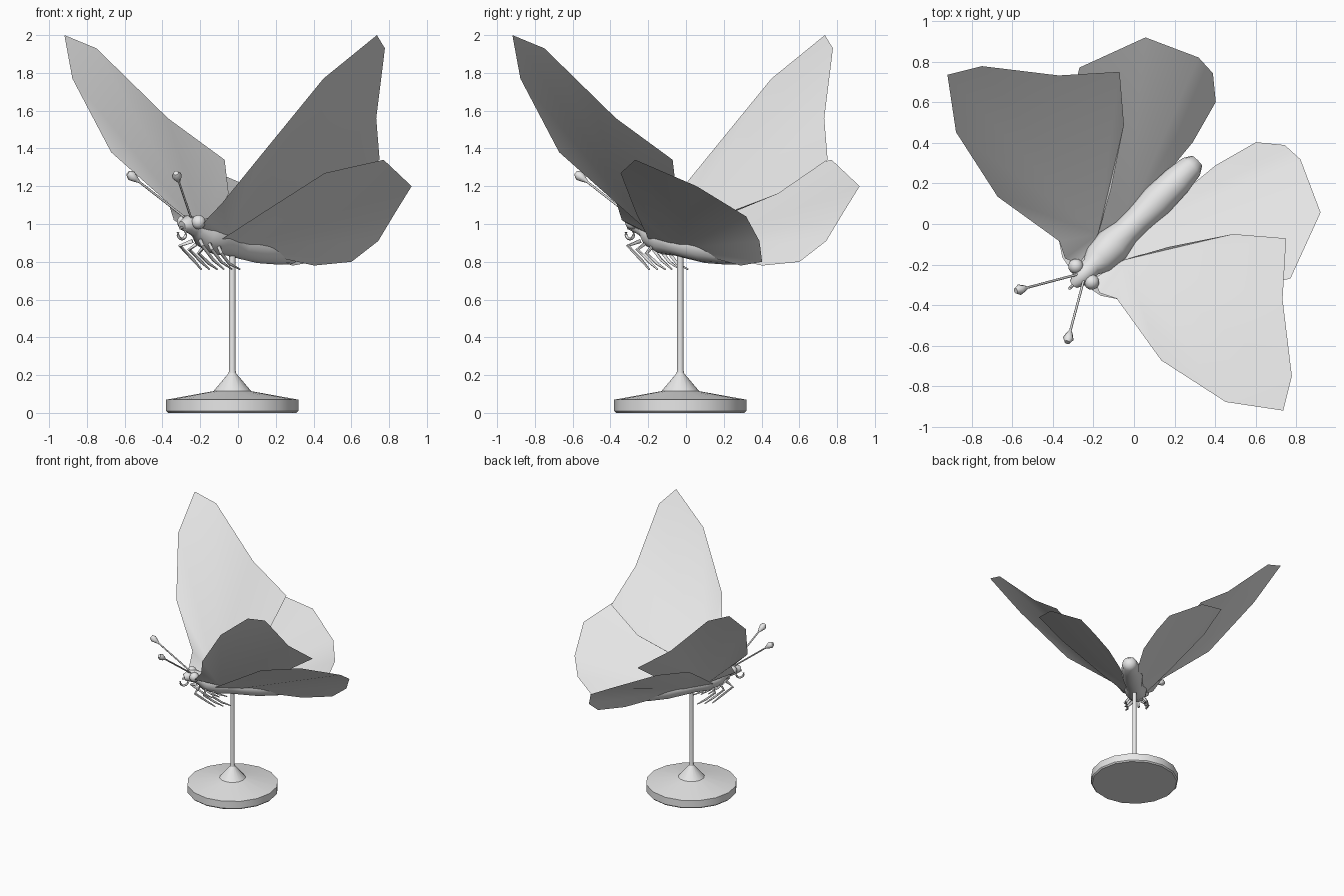
import bpy, bmesh, math
from mathutils import Vector, Matrix

cube = bpy.data.objects.get("Cube")
if cube:
    bpy.data.objects.remove(cube, do_unlink=True)

grey = bpy.data.materials.new("light_grey")
grey.use_nodes = True
grey.diffuse_color = (0.8, 0.8, 0.8, 1)
grey.node_tree.nodes["Principled BSDF"].inputs["Base Color"].default_value = (0.8, 0.8, 0.8, 1)

TURN = math.radians(-45)  # the insect faces diagonally: local x = side, local -y = forward


def add(name, bm, mirror=False, turned=True, angle=40):
    mesh = bpy.data.meshes.new(name)
    bm.to_mesh(mesh)
    bm.free()
    mesh.materials.append(grey)
    ob = bpy.data.objects.new(name, mesh)
    bpy.context.collection.objects.link(ob)
    if turned:
        ob.rotation_euler.z = TURN
    if mirror:
        ob.modifiers.new("mirror", 'MIRROR').use_mirror_merge = False
    bpy.ops.object.select_all(action='DESELECT')
    ob.select_set(True)
    bpy.context.view_layer.objects.active = ob
    bpy.ops.object.shade_smooth_by_angle(angle=math.radians(angle))
    return ob


def loft(bm, rings):
    """Skin a list of vertex rings and close both ends."""
    loops = [[bm.verts.new(p) for p in ring] for ring in rings]
    n = len(loops[0])
    for a, b in zip(loops, loops[1:]):
        for i in range(n):
            j = (i + 1) % n
            bm.faces.new((a[i], a[j], b[j], b[i]))
    bm.faces.new(loops[0])
    bm.faces.new(loops[-1])
    bmesh.ops.recalc_face_normals(bm, faces=bm.faces)


def tube(bm, path, radii, sides=6):
    """Round tube through points, with a radius at each one."""
    pts = [Vector(p) for p in path]
    rings = []
    for i, p in enumerate(pts):
        d = (pts[min(i + 1, len(pts) - 1)] - pts[max(i - 1, 0)]).normalized()
        rot = d.to_track_quat('Z', 'Y')
        rings.append([p + rot @ Vector((radii[i] * math.cos(k * math.tau / sides),
                                        radii[i] * math.sin(k * math.tau / sides), 0))
                      for k in range(sides)])
    loft(bm, rings)


def wing(name, outline):
    """Thin sheet fanned out from its root, the first outline point."""
    bm = bmesh.new()
    v = [bm.verts.new(p) for p in outline]
    for a, b in zip(v[1:], v[2:]):
        bm.faces.new((v[0], a, b))
    bmesh.ops.recalc_face_normals(bm, faces=bm.faces)
    if sum(f.normal.z for f in bm.faces) < 0:
        bmesh.ops.reverse_faces(bm, faces=bm.faces)
    add(name, bm, mirror=True, angle=60)


# Wings
wing("forewings", [
    (.09, -.16, .94), (.05, -.33, .98), (.12, -.36, 1.02), (.20, -.32, 1.11),
    (.57, -.38, 1.38), (.94, -.30, 1.77), (1.17, -.13, 2.0), (1.08, .02, 1.93),
    (.78, .255, 1.56), (.58, .48, 1.34), (.38, .31, 1.16), (.20, .04, 1.04)])
wing("hindwings", [
    (.03, -.03, .87), (.08, -.20, .92), (.28, -.095, 1.06), (.57, .08, 1.27),
    (.735, .355, 1.34), (.61, .69, 1.20), (.355, .805, 1.04), (.25, .80, .91),
    (.14, .71, .80), (.08, .49, .78)])

# Body: head, thorax and abdomen in one tapering form
bm = bmesh.new()
tube(bm, [(0, -.42, .99), (0, -.38, 1.0), (0, -.33, .99), (0, -.30, .975), (0, -.25, .955),
          (0, -.15, .925), (0, -.06, .90), (0, .02, .885), (0, .15, .875), (0, .30, .86),
          (0, .40, .845), (0, .44, .84)],
     [.025, .045, .05, .05, .08, .09, .07, .07, .082, .075, .06, .035], 12)
add("body", bm, angle=60)

# Eyes
bm = bmesh.new()
bmesh.ops.create_uvsphere(bm, u_segments=12, v_segments=8, radius=.038,
                          matrix=Matrix.Translation((.055, -.35, 1.01)))
add("eyes", bm, mirror=True)

# Antennae with clubbed tips
bm = bmesh.new()
root, tip = Vector((.02, -.37, 1.03)), Vector((.18, -.645, 1.27))
steps = [0, .8, .86, .94, 1]
tube(bm, [root.lerp(tip, s) for s in steps], [.006, .006, .016, .027, .014], 8)
add("antennae", bm, mirror=True, angle=60)

# Curled feeding tube under the head
bm = bmesh.new()
curl = [(0, -.42 + .03 * math.sin(a), .95 + .03 * math.cos(a))
        for a in (i * math.tau / 14 for i in range(-1, 12))]
tube(bm, curl, [.008] * len(curl))
add("proboscis", bm, angle=60)

# Three pairs of legs, swept back
bm = bmesh.new()
for i in range(3):
    y = -.31 + .06 * i
    tube(bm, [(.03, y, .91), (.085, y - .04 + .01 * i, .885 - .02 * i),
              (.075, y + .05, .81 - .01 * i), (.085, y + .12, .76)],
         [.012, .010, .008, .004])
add("legs", bm, mirror=True, angle=60)

# Stand: disc base, collar and pole turned from one profile
bm = bmesh.new()
profile = [(.34, 0), (.35, .01), (.35, .07), (.10, .115), (.02, .21), (.017, .23), (.017, .86)]
loft(bm, [[(r * math.cos(k * math.tau / 16) - .03, r * math.sin(k * math.tau / 16) - .03, z)
           for k in range(16)] for r, z in profile])
add("stand", bm, turned=False, angle=30)
